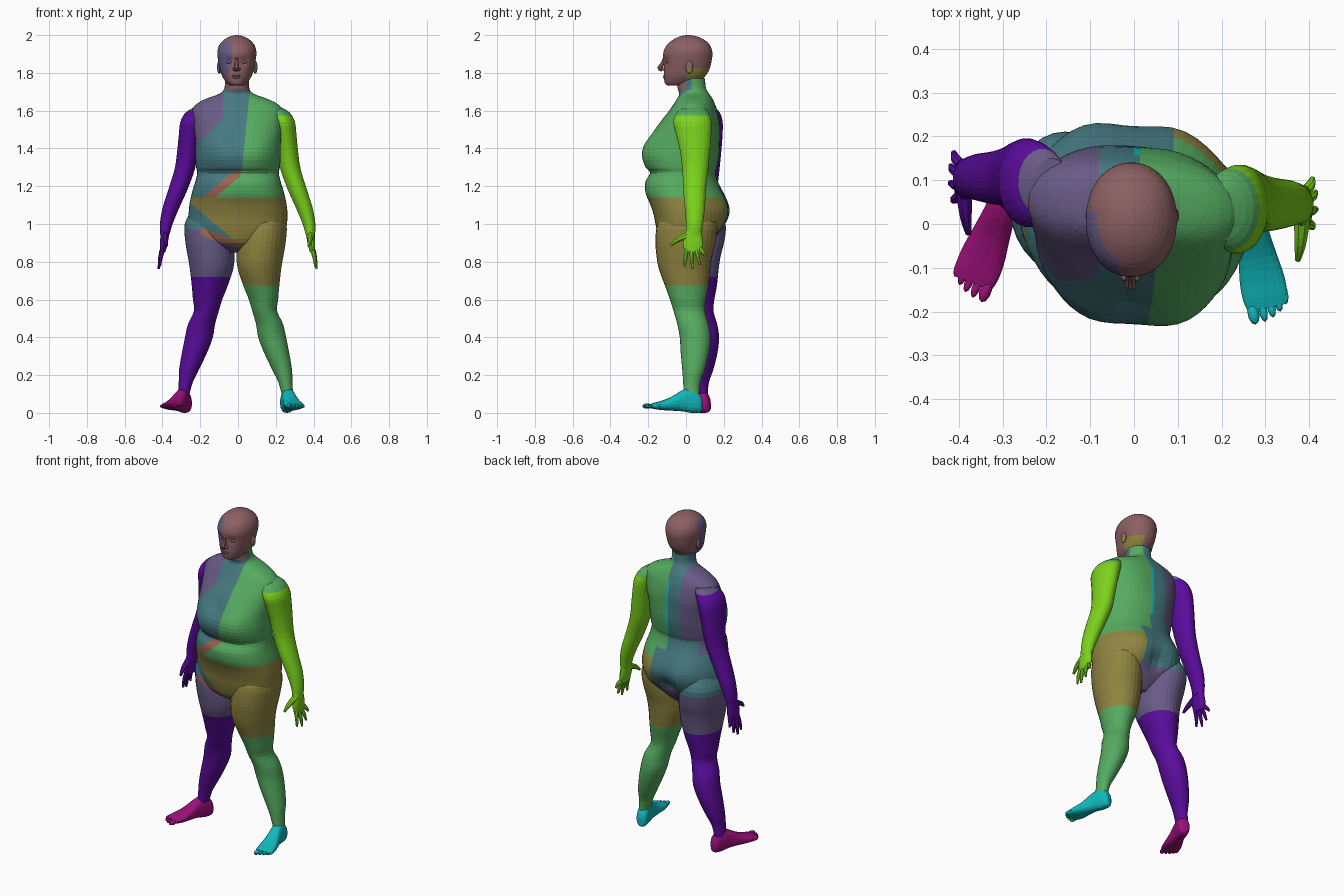
import bpy, bmesh, math
from mathutils import Vector, Matrix

cube = bpy.data.objects.get("Cube")
if cube:
    bpy.data.objects.remove(cube)


def linear(hex_text):
    values = [int(hex_text[i:i + 2], 16) / 255 for i in (0, 2, 4)]
    return [((v + 0.055) / 1.055) ** 2.4 if v > 0.04 else v / 12.92 for v in values] + [1]


PALETTE = dict(brick="8c6062", mauve="685b86", teal="457980", green="55ab60", lime="7cd31c",
               violet="5a0c9c", olive="8f8440", cyan="10babe", magenta="9c107a", rust="9a6450")
materials = {}
for colour_name, code in PALETTE.items():
    mat = bpy.data.materials.new(colour_name)
    mat.use_nodes = True
    mat.diffuse_color = linear(code)
    mat.node_tree.nodes["Principled BSDF"].inputs["Base Color"].default_value = linear(code)
    materials[colour_name] = mat


# ---- helpers ----
def smooth_rows(rows, steps):
    """Catmull-Rom interpolation between the rows of a profile."""
    out = []
    for i in range(len(rows) - 1):
        a, b, c, d = (rows[max(0, min(len(rows) - 1, i + k))] for k in (-1, 0, 1, 2))
        for s in range(steps):
            t = s / steps
            out.append([q + 0.5 * t * (r - p + t * (2 * p - 5 * q + 4 * r - e + t * (3 * (q - r) + e - p)))
                        for p, q, r, e in zip(a, b, c, d)])
    return out + [list(rows[-1])]


def skin_rings(bm, rings, sides, power=2.0):
    """Skin rings, each given as centre, half axis, half axis."""
    loops = []
    for centre, u, v in rings:
        loop = []
        for k in range(sides):
            a = 2 * math.pi * (k + 0.5) / sides
            ca, sa = math.cos(a), math.sin(a)
            p = centre + u * math.copysign(abs(ca) ** (2 / power), ca)
            loop.append(bm.verts.new(p + v * math.copysign(abs(sa) ** (2 / power), sa)))
        loops.append(loop)
    for low, high in zip(loops, loops[1:]):
        for k in range(sides):
            n = (k + 1) % sides
            bm.faces.new((low[k], low[n], high[n], high[k]))
    bm.faces.new(loops[0])
    bm.faces.new(loops[-1][::-1])


def body_loft(bm, rows, sides, steps=3, power=2.0):
    """Rows: height, centre x, half width, front y, back y."""
    rings = [(Vector((x, (f + b) / 2, z)), Vector((w, 0, 0)), Vector((0, (b - f) / 2, 0)))
             for z, x, w, f, b in smooth_rows(rows, steps)]
    skin_rings(bm, rings, sides, power)


def tube(bm, points, radii, sides=8):
    rows = smooth_rows([(*p, r) for p, r in zip(points, radii)], 3)
    rings = []
    for i, row in enumerate(rows):
        ahead, behind = rows[min(i + 1, len(rows) - 1)], rows[max(i - 1, 0)]
        t = (Vector(ahead[:3]) - Vector(behind[:3])).normalized()
        u = t.cross(Vector((1, 0, 0))).normalized()
        rings.append((Vector(row[:3]), u * row[3], t.cross(u) * row[3]))
    skin_rings(bm, rings, sides)


def blob(bm, centre, radii, segments=12):
    bmesh.ops.create_uvsphere(bm, u_segments=segments, v_segments=segments // 2 + 2, radius=1,
                              matrix=Matrix.Translation(centre) @ Matrix.Diagonal((*radii, 1)))


def bump(bm, centre, radius, push_y):
    """Push the surface along y around a point."""
    for v in bm.verts:
        v.co.y += push_y * math.exp(-((v.co - Vector(centre)).length / radius) ** 2)


def cut_x(x):
    return (x, 0, 0), (1, 0, 0)


def cut_y(y):
    return (0, y, 0), (0, 1, 0)


def cut_line(x, z, slope=0.0):
    """Cutting plane seen from the front as a line of the given slope."""
    return (x, 0, z), (-slope, 0, 1)


def finish(name, bm, rule, matrix=Matrix.Identity(4), cuts=()):
    """Place the part, cut clean colour borders, and colour each face by the rule."""
    bm.transform(matrix)
    for point, normal in cuts:
        bmesh.ops.bisect_plane(bm, geom=bm.verts[:] + bm.edges[:] + bm.faces[:],
                               plane_co=point, plane_no=normal, dist=1e-5)
    bmesh.ops.recalc_face_normals(bm, faces=bm.faces)
    mesh = bpy.data.meshes.new(name)
    used = []
    for face in bm.faces:
        colour = rule(face.calc_center_median())
        if colour not in used:
            used.append(colour)
            mesh.materials.append(materials[colour])
        face.material_index = used.index(colour)
    bm.to_mesh(mesh)
    bm.free()
    bpy.context.collection.objects.link(bpy.data.objects.new(name, mesh))


# ---- torso ----
def groin_colour(c):
    """Right hip above the thigh, with a slanted band at the front."""
    drop = c.z - (0.95 - 0.35 * (c.x + 0.17))
    if c.y > 0.03:
        return "teal" if c.z > 0.97 else "mauve"
    if abs(drop) < 0.02 and c.x > -0.2:
        return "rust"
    return "teal" if drop > 0 else "mauve"


def torso_colour(c):
    x, z, front = c.x, c.z, c.y < 0.03
    if z > 1.28:
        if front:
            if z > 1.71 and c.y < 0:
                return "brick"
            if x < -0.08 and z > 1.56 + (x + 0.08) * 1.05:
                return "mauve"
            return "teal" if z > 1.28 + (x - 0.02) * 10 else "green"
        if 0 < x < 0.014 and 1.3 < z < 1.62:
            return "cyan"
        return "mauve" if x < -0.08 else "teal" if x < 0.014 else "green"
    if z > 1.14:
        fold = z - (1.27 + 0.83 * x)
        if front:
            return "rust" if abs(fold) < 0.028 and x < 0.014 else "teal" if fold > 0 else "green"
        if x < -0.17 and z > 1.2:
            return "mauve"
        return "teal" if x < (0.014 if z > 1.2 else 0.09) else "green"
    if front:
        return "olive" if z > 1.1 - (x + 0.24) * 0.85 else groin_colour(c)
    return "olive" if x > 0.09 else groin_colour(c)


GROIN_CUTS = [cut_y(0.03), cut_line(0, 0.97), cut_line(-0.17, 0.97, -0.35),
              cut_line(-0.17, 0.93, -0.35)]
torso = bmesh.new()
body_loft(torso, [
    (0.85, -0.01, 0.06, -0.06, 0.08), (0.9, -0.01, 0.17, -0.13, 0.13),
    (0.97, -0.005, 0.253, -0.155, 0.175), (1.04, 0, 0.262, -0.168, 0.193),
    (1.1, 0, 0.258, -0.187, 0.197), (1.16, 0, 0.246, -0.212, 0.187),
    (1.22, 0, 0.228, -0.215, 0.167), (1.27, 0, 0.216, -0.187, 0.155),
    (1.3, 0, 0.222, -0.208, 0.163), (1.36, 0, 0.226, -0.222, 0.176),
    (1.43, 0, 0.226, -0.208, 0.184), (1.52, 0, 0.235, -0.15, 0.184),
    (1.6, -0.003, 0.24, -0.088, 0.165), (1.635, -0.005, 0.215, -0.065, 0.152),
    (1.662, -0.008, 0.165, -0.048, 0.14), (1.69, -0.008, 0.09, -0.036, 0.122),
    (1.72, -0.006, 0.066, -0.045, 0.105), (1.77, -0.005, 0.064, -0.05, 0.1)], 52, 3, 2.2)
for side in (-1, 1):
    bump(torso, (side * 0.11, -0.2, 1.38), 0.09, -0.018)
    bump(torso, (side * 0.11, 0.2, 1.06), 0.11, 0.038)
bump(torso, (-0.01, -0.2, 1.46), 0.05, 0.018)
bump(torso, (-0.01, 0.2, 0.99), 0.05, -0.03)
bump(torso, (0, 0.18, 1.48), 0.08, -0.01)
for vert in torso.verts:
    vert.co.y -= 0.06 * vert.co.x
finish("torso", torso, torso_colour, cuts=GROIN_CUTS + [
    cut_x(-0.17), cut_x(-0.08), cut_x(0), cut_x(0.014), cut_x(0.09), cut_y(0),
    cut_line(0, 1.28), cut_line(0, 1.14), cut_line(0, 1.2), cut_line(0, 1.71),
    cut_line(0, 1.62), cut_line(0, 1.3), cut_line(-0.08, 1.56, 1.05), cut_line(0.02, 1.28, 10),
    cut_line(0, 1.298, 0.83), cut_line(0, 1.242, 0.83), cut_line(-0.24, 1.1, -0.85)])


# ---- head with face ----
def head_colour(c):
    if c.x < -0.035 and c.z > 1.79 + (c.x + 0.06) * 1.6 and c.y < 0.03 and c.z < 1.965:
        return "mauve"
    return "olive" if c.x > 0.02 and c.y > 0 and c.z < 1.825 else "brick"


head = bmesh.new()
body_loft(head, [
    (1.732, -0.006, 0.03, -0.095, 0), (1.745, -0.006, 0.052, -0.112, 0.06),
    (1.78, -0.006, 0.077, -0.117, 0.1), (1.82, -0.006, 0.09, -0.117, 0.125),
    (1.87, -0.006, 0.1, -0.12, 0.137), (1.91, -0.006, 0.104, -0.12, 0.14),
    (1.95, -0.006, 0.092, -0.1, 0.125), (1.98, -0.006, 0.062, -0.062, 0.09),
    (1.995, -0.006, 0.03, -0.025, 0.05), (2.0, -0.006, 0.008, 0, 0.02)], 40, 3, 2.1)
for side in (-1, 1):
    x = side * 0.038 - 0.008
    bump(head, (x, -0.11, 1.86), 0.022, 0.012)
    blob(head, (x, -0.096, 1.858), (0.017, 0.011, 0.01))
    blob(head, (side * 0.095 - 0.004, 0.018, 1.83), (0.012, 0.02, 0.034))
    blob(head, (side * 0.013 - 0.008, -0.12, 1.82), (0.009, 0.011, 0.009))
tube(head, [(-0.008, -0.112, 1.885), (-0.008, -0.124, 1.85), (-0.008, -0.138, 1.826),
            (-0.008, -0.126, 1.813)], (0.008, 0.011, 0.014, 0.008))
for z, width in ((1.785, 0.024), (1.776, 0.021)):
    blob(head, (-0.008, -0.113, z), (width, 0.008, 0.006))
finish("head", head, head_colour, cuts=[
    cut_x(-0.035), cut_y(0.03), cut_line(-0.06, 1.79, 1.6), cut_line(0, 1.965),
    cut_x(0.02), cut_y(0), cut_line(0, 1.825)])


# ---- limbs: built for the left side, mirrored and shifted for the right ----
def left_leg_colour(c):
    if c.z > 0.94 and c.y > 0.08 and c.x < 0.09:
        return "teal"
    return "olive" if c.z > 0.675 else "green"


def right_leg_colour(c):
    return groin_colour(c) if c.z > 0.72 else "violet"


MIRROR = Matrix.Diagonal((-1, 1, 1, 1))
SIDES = (
    dict(name="left", flip=Matrix.Identity(4), arm=(0, 0, 0), leg=(0, 0, 0), turn=11,
         leg_rule=left_leg_colour, foot="cyan", hand="lime", shoulder="green", cuff=1.575,
         leg_cuts=[cut_line(0, 0.675), cut_line(0, 0.94), cut_y(0.08), cut_x(0.09)]),
    dict(name="right", flip=MIRROR, arm=(-0.004, 0.06, 0), leg=(-0.026, 0.045, 0), turn=21,
         leg_rule=right_leg_colour, foot="magenta", hand="violet", shoulder="mauve", cuff=1.6,
         leg_cuts=GROIN_CUTS + [cut_line(0, 0.72), cut_x(-0.2)]))

for side in SIDES:
    name = side["name"]
    arm_place = Matrix.Translation(side["arm"]) @ side["flip"]
    leg_place = Matrix.Translation(side["leg"]) @ side["flip"]

    # arm
    arm = bmesh.new()
    body_loft(arm, [
        (0.945, 0.383, 0.025, 0, 0.08), (1.0, 0.376, 0.034, 0, 0.09),
        (1.08, 0.353, 0.044, -0.006, 0.1), (1.18, 0.315, 0.051, -0.015, 0.106),
        (1.29, 0.278, 0.054, -0.02, 0.118), (1.39, 0.262, 0.056, -0.033, 0.128),
        (1.47, 0.25, 0.06, -0.052, 0.134), (1.54, 0.236, 0.066, -0.068, 0.135),
        (1.59, 0.213, 0.061, -0.05, 0.12), (1.62, 0.185, 0.04, -0.01, 0.09)], 24, 3)
    finish(name + "_arm", arm,
           lambda c: side["shoulder"] if c.z > side["cuff"] else side["hand"], arm_place,
           [cut_line(0, side["cuff"])])

    # hand: palm, four fingers, thumb
    hand = bmesh.new()
    body_loft(hand, [
        (0.85, 0.394, 0.013, -0.008, 0.084), (0.89, 0.389, 0.02, -0.015, 0.09),
        (0.93, 0.385, 0.023, -0.012, 0.086), (0.97, 0.381, 0.027, 0.002, 0.08)], 14)
    for i, tip in enumerate(((0.409, -0.008, 0.775), (0.416, 0.034, 0.762),
                             (0.415, 0.073, 0.785), (0.408, 0.104, 0.83))):
        knuckle = Vector((0.392, 0.004 + 0.024 * i, 0.87))
        middle = knuckle.lerp(Vector(tip), 0.5) + Vector((0.004, 0, 0))
        tube(hand, [knuckle, middle, tip], (0.013, 0.011, 0.006))
    tube(hand, [(0.384, 0.01, 0.94), (0.38, -0.045, 0.915), (0.374, -0.082, 0.885)],
         (0.02, 0.014, 0.007))
    finish(name + "_hand", hand, lambda c: side["hand"], arm_place)

    # leg
    leg = bmesh.new()
    body_loft(leg, [
        (0.09, 0.263, 0.03, -0.012, 0.07), (0.16, 0.251, 0.037, -0.015, 0.076),
        (0.23, 0.233, 0.053, -0.02, 0.1), (0.32, 0.204, 0.067, -0.028, 0.122),
        (0.4, 0.181, 0.074, -0.033, 0.13), (0.47, 0.167, 0.072, -0.046, 0.12),
        (0.54, 0.141, 0.066, -0.066, 0.1), (0.6, 0.135, 0.078, -0.085, 0.105),
        (0.67, 0.124, 0.095, -0.11, 0.118), (0.76, 0.114, 0.115, -0.143, 0.128),
        (0.83, 0.116, 0.125, -0.156, 0.138), (0.91, 0.124, 0.13, -0.162, 0.158),
        (1.0, 0.133, 0.124, -0.152, 0.165), (1.07, 0.13, 0.09, -0.11, 0.13)], 30, 3)
    finish(name + "_leg", leg, side["leg_rule"], leg_place, side["leg_cuts"])

    # foot with toes; rows: y from the ankle, half width, sole, top
    foot = bmesh.new()
    rows = smooth_rows([
        (0.056, 0.014, 0.015, 0.06), (0.042, 0.031, 0.002, 0.1), (0, 0.036, 0, 0.13),
        (-0.05, 0.037, 0.008, 0.12), (-0.11, 0.045, 0.012, 0.085),
        (-0.16, 0.052, 0.015, 0.065), (-0.2, 0.052, 0.02, 0.054),
        (-0.225, 0.046, 0.026, 0.046)], 3)
    skin_rings(foot, [(Vector((0, y, (low + top) / 2)), Vector((w, 0, 0)),
                       Vector((0, 0, (top - low) / 2))) for y, w, low, top in rows], 18, 2.4)
    for i, (x, y) in enumerate(((-0.034, -0.232), (-0.011, -0.23), (0.009, -0.224),
                                (0.027, -0.214), (0.043, -0.2))):
        width = 0.014 if i == 0 else 0.01
        blob(foot, (x, y, 0.036), (width, 0.027, width), 10)
    finish(name + "_foot", foot, lambda c: side["foot"],
           leg_place @ Matrix.Translation((0.262, 0.03, 0))
           @ Matrix.Rotation(math.radians(side["turn"]), 4, "Z"))
